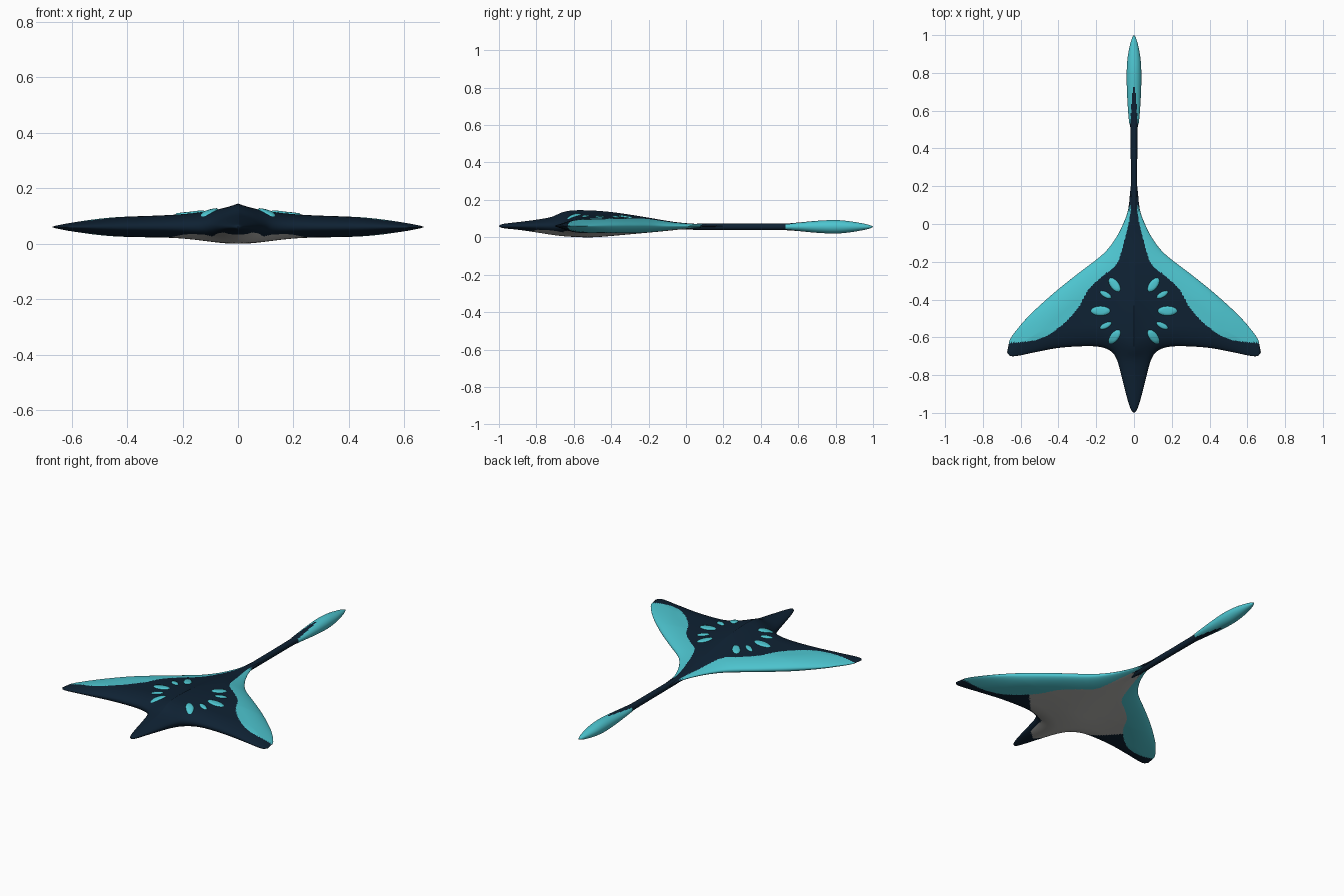
import bpy, bmesh, math
from mathutils import Vector

if "Cube" in bpy.data.objects:
    bpy.data.objects.remove(bpy.data.objects["Cube"])


def material(name, rgb):
    m = bpy.data.materials.new(name)
    m.diffuse_color = (*rgb, 1)
    m.use_nodes = True
    m.node_tree.nodes["Principled BSDF"].inputs["Base Color"].default_value = m.diffuse_color
    return m


NAVY = material("deep navy", (0.0045, 0.0155, 0.033))
TEAL = material("bright teal", (0.075, 0.56, 0.63))
GREY = material("pale belly", (0.45, 0.45, 0.43))
ZC = 0.06  # height of the wing plane


def lerp(pts, x):
    """Piecewise linear value through (x, y) points."""
    if x <= pts[0][0]:
        return pts[0][1]
    for (x0, y0), (x1, y1) in zip(pts, pts[1:]):
        if x <= x1:
            return y0 + (y1 - y0) * (x - x0) / max(x1 - x0, 1e-9)
    return pts[-1][1]


def smooth(pts, n=5):
    """Catmull-Rom refinement of a point list."""
    p = [Vector(q) for q in pts]
    p = [2 * p[0] - p[1]] + p + [2 * p[-1] - p[-2]]
    out = []
    for i in range(1, len(p) - 2):
        a, b, c, d = p[i - 1:i + 3]
        for k in range(n):
            t = k / n
            out.append(0.5 * (2 * b + (c - a) * t + (2 * a - 5 * b + 4 * c - d) * t * t
                              + (3 * b - a - 3 * c + d) * t ** 3))
    return [tuple(v) for v in out + [p[-2]]]


def finish(name, bm, mats, mirror=False):
    bmesh.ops.remove_doubles(bm, verts=bm.verts, dist=1e-5)
    bmesh.ops.recalc_face_normals(bm, faces=bm.faces)
    for f in bm.faces:
        f.smooth = True
    me = bpy.data.meshes.new(name)
    bm.to_mesh(me)
    bm.free()
    for m in mats:
        me.materials.append(m)
    ob = bpy.data.objects.new(name, me)
    bpy.context.collection.objects.link(ob)
    if mirror:
        mod = ob.modifiers.new("mirror", 'MIRROR')
        mod.use_clip = True
    return ob


# Half outline seen from above: front edge and back edge as y over x
FRONT = smooth([(0, -1), (0.012, -0.99), (0.025, -0.96), (0.045, -0.89), (0.07, -0.79),
                (0.09, -0.72), (0.12, -0.675), (0.18, -0.651), (0.27, -0.647), (0.4, -0.656),
                (0.52, -0.678), (0.61, -0.697), (0.655, -0.699), (0.672, -0.68)])
BACK = smooth([(0, 0.22), (0.017, 0.2), (0.03, 0.08), (0.058, 0), (0.1, -0.08), (0.165, -0.16),
               (0.3, -0.265), (0.43, -0.37), (0.56, -0.49), (0.64, -0.585), (0.664, -0.63),
               (0.672, -0.68)])
RIM = [Vector(p) for p in FRONT + BACK[::-1]]

# Thickness: across the span, along the length, spine and keel heights
SPAN = smooth([(0, 0.036), (0.2, 0.037), (0.4, 0.036), (0.5, 0.03), (0.6, 0.018), (0.672, 0.008)])
LENGTH = [(-1, 0.9), (-0.4, 1), (-0.2, 0.85), (0, 0.55), (0.2, 0.4)]
SPINE = smooth([(-1, 0.02), (-0.9, 0.027), (-0.8, 0.037), (-0.72, 0.05), (-0.66, 0.074),
                (-0.6, 0.084), (-0.5, 0.083), (-0.4, 0.075), (-0.3, 0.061), (-0.2, 0.045),
                (-0.1, 0.028), (0, 0.018), (0.2, 0.012)])
KEEL = smooth([(-1, 0.02), (-0.9, 0.025), (-0.8, 0.037), (-0.7, 0.05), (-0.6, 0.058), (-0.5, 0.06),
               (-0.4, 0.053), (-0.2, 0.035), (0, 0.018), (0.2, 0.012)])


def rim_distance(x, y):
    best = 9
    for a, b in zip(RIM, RIM[1:]):
        dx, dy = b.x - a.x, b.y - a.y
        t = ((x - a.x) * dx + (y - a.y) * dy) / max(dx * dx + dy * dy, 1e-12)
        t = min(1, max(0, t))
        best = min(best, (x - a.x - t * dx) ** 2 + (y - a.y - t * dy) ** 2)
    return math.sqrt(best)


def heights(x, y):
    """Top and bottom z of the body at a point."""
    d = min(1, rim_distance(x, y) / 0.11)
    edge = math.sqrt(max(0, 1 - (1 - d) ** 2))
    base = lerp(SPAN, x) * lerp(LENGTH, y)
    top = base + (lerp(SPINE, y) - lerp(SPAN, 0) * lerp(LENGTH, y)) * math.exp(-x / 0.13)
    low = base + (lerp(KEEL, y) - lerp(SPAN, 0) * lerp(LENGTH, y)) * math.exp(-(x / 0.16) ** 2)
    return ZC + edge * max(top, 0.004), ZC - edge * max(low, 0.004)


# Body and wings: one lens-like skin, half built and mirrored
TEAL_LINE = smooth([(0.015, 0.085), (0.03, 0), (0.085, -0.2), (0.16, -0.27), (0.24, -0.345),
                    (0.3, -0.45), (0.4, -0.55), (0.51, -0.612), (0.672, -0.632)])
BELLY_LINE = [(0, -0.84), (0.05, -0.8), (0.09, -0.66), (0.2, -0.62), (0.33, -0.48), (0.34, 1)]
COLS, ROWS = 76, 110
bm = bmesh.new()
grid = []
for i in range(COLS + 1):
    x = 0.672 * (i / COLS) ** 1.45
    y0, y1 = lerp(FRONT, x), lerp(BACK, x)
    col = []
    for j in range(ROWS + 1):
        s = j / ROWS
        s = 0.5 * s + 0.5 * (0.5 - 0.5 * math.cos(math.pi * s))  # denser at the rims
        y = y0 + (y1 - y0) * s
        zt, zb = (ZC, ZC) if j in (0, ROWS) else heights(x, y)
        col.append((bm.verts.new((x, y, zt)), bm.verts.new((x, y, zb))))
    grid.append(col)
for i in range(COLS):
    for j in range(ROWS):
        for side in (0, 1):
            f = bm.faces.new([grid[i][j][side], grid[i + 1][j][side],
                              grid[i + 1][j + 1][side], grid[i][j + 1][side]])
            c = f.calc_center_median()
            if c.x > 0.015 and lerp(TEAL_LINE, c.x) < c.y < 0.085:
                f.material_index = 1
            elif side and c.x < 0.34 and lerp(BELLY_LINE, c.x) < c.y < 0.02:
                f.material_index = 2
bmesh.ops.dissolve_degenerate(bm, dist=1e-6, edges=bm.edges)
finish("body_and_wings", bm, [NAVY, TEAL, GREY], mirror=True)

# Tail with leaf-shaped tip: rings along y
WIDE = smooth([(-0.05, 0.012), (0.1, 0.017), (0.3, 0.017), (0.5, 0.019), (0.54, 0.026), (0.62, 0.033),
               (0.72, 0.038), (0.8, 0.039), (0.88, 0.034), (0.95, 0.021), (0.985, 0.01), (1, 0.001)])
HIGH = smooth([(-0.05, 0.012), (0.1, 0.017), (0.5, 0.018), (0.58, 0.021), (0.7, 0.032), (0.8, 0.036),
               (0.88, 0.029), (0.95, 0.017), (0.985, 0.008), (1, 0.001)])
bm = bmesh.new()
rings, N, M = [], 40, 130
for k in range(M + 1):
    y = -0.05 + 1.05 * k / M
    rings.append([bm.verts.new((lerp(WIDE, y) * math.cos(2 * math.pi * a / N), y,
                                ZC - 0.004 + lerp(HIGH, y) * math.sin(2 * math.pi * a / N)))
                  for a in range(N)])
for r, q in zip(rings, rings[1:]):
    for a in range(N):
        f = bm.faces.new([r[a], r[(a + 1) % N], q[(a + 1) % N], q[a]])
        c = f.calc_center_median()
        wedge = 0.019 * math.sqrt(max(0, (0.73 - c.y) / 0.2))
        f.material_index = int(c.y > 0.53 and abs(c.x) > wedge)
bm.faces.new(rings[0][::-1])
bm.faces.new(rings[-1])
finish("tail", bm, [NAVY, TEAL])

# Back spots: thin radial petals lying on the skin (x, y, half length, half width)
SPOTS = [(0.103, -0.322, 0.045, 0.023), (0.15, -0.374, 0.035, 0.015), (0.177, -0.46, 0.053, 0.026),
         (0.15, -0.538, 0.035, 0.015), (0.103, -0.597, 0.045, 0.023)]
bm = bmesh.new()
for cx, cy, ln, wd in SPOTS:
    ax = Vector((cx, cy + 0.46)).normalized()
    loops = []
    for r, lift in ((0, 0.007), (0.5, 0.0065), (0.85, 0.005), (1, -0.002)):
        loop = []
        for a in range(24):
            t = 2 * math.pi * a / 24
            u, v = r * ln * math.cos(t), r * wd * math.sin(t)
            x, y = cx + ax.x * u - ax.y * v, cy + ax.y * u + ax.x * v
            loop.append(bm.verts.new((x, y, heights(x, y)[0] + lift)))
        loops.append(loop)
    for p, q in zip(loops[1:], loops[2:]):
        for a in range(24):
            bm.faces.new([p[a], q[a], q[(a + 1) % 24], p[(a + 1) % 24]])
    for a in range(24):
        bm.faces.new([loops[0][0], loops[1][a], loops[1][(a + 1) % 24]])
finish("back_spots", bm, [TEAL], mirror=True)
